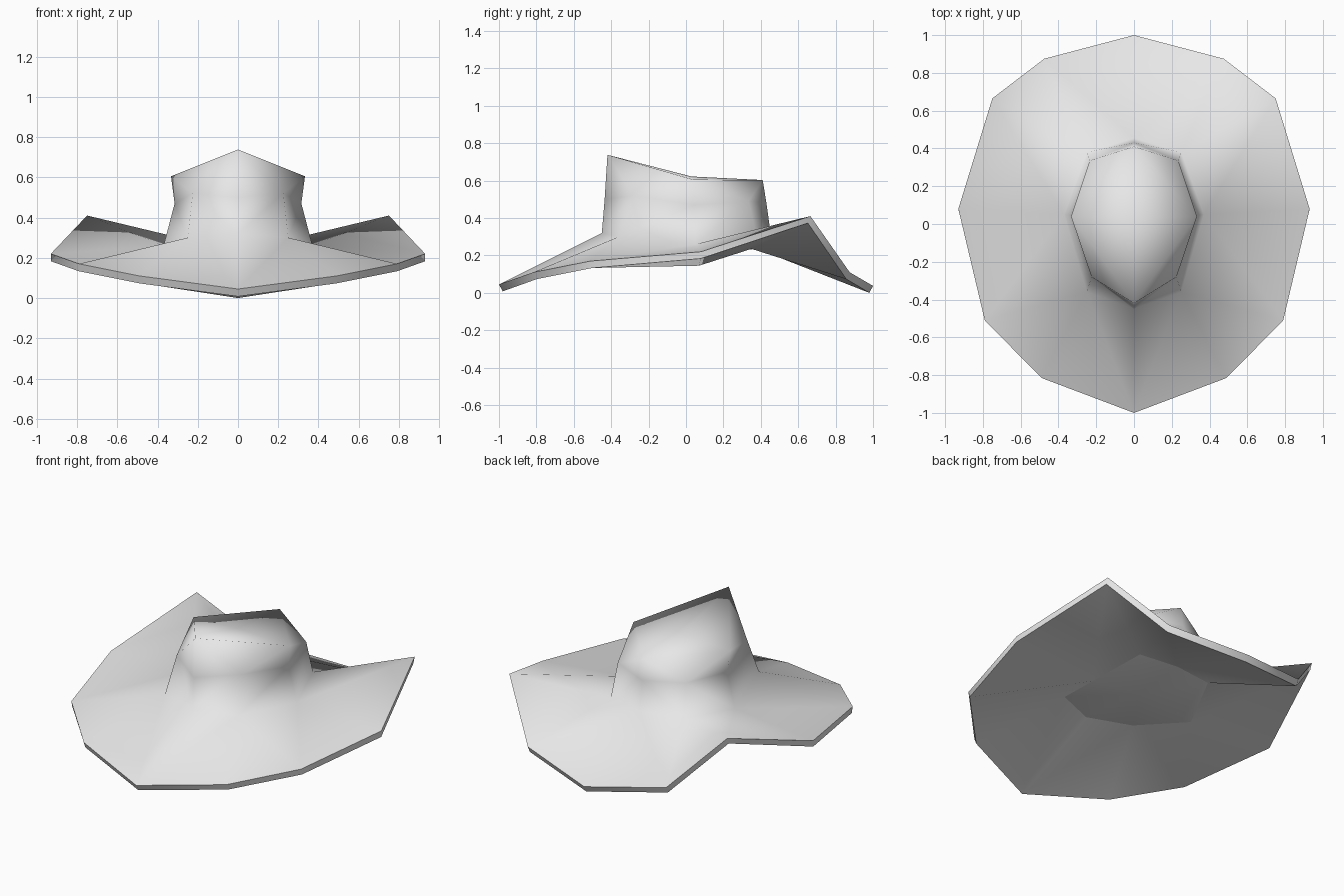
import bpy
import bmesh

cube = bpy.data.objects.get("Cube")
if cube:
    bpy.data.objects.remove(cube, do_unlink=True)

felt = bpy.data.materials.new("light_grey_felt")
felt.use_nodes = True
felt.diffuse_color = (0.8, 0.8, 0.8, 1)
felt.node_tree.nodes["Principled BSDF"].inputs["Base Color"].default_value = (0.8, 0.8, 0.8, 1)

# Half loops, each running from the front centre round the left side to the back
rim = [(0, -1, .045), (.49, -.815, .11), (.79, -.51, .17), (.93, .08, .22),
       (.75, .665, .41), (.475, .875, .11), (0, 1, .037)]
rim_under = [(x, y * .98, z - .037) for x, y, z in rim]
base = [(0, -.45, .32), (.25, -.36, .30), (.37, .05, .26), (.25, .38, .29), (0, .455, .30)]
waist = [(0, -.435, .5), (.225, -.28, .52), (.315, .045, .47), (.235, .335, .49), (0, .43, .48)]
# The crown edge has only a front peak, a side and a back point
crown = [(0, -.42, .738), (.333, .04, .605), (0, .41, .603)]
lining = [(0, -.42, .26), (.25, -.31, .25), (.36, .07, .145), (.25, .35, .235), (0, .38, .235)]

bm = bmesh.new()


def loop(points):
    return [bm.verts.new(p) for p in points]


def bridge(low, high):
    for i in range(len(low) - 1):
        bm.faces.new((low[i], low[i + 1], high[i + 1], high[i]))


def brim_side(inner, outer):
    """Join a loop of five to the seven rim points, with a raised fold at the back."""
    a, b, c, d, e = inner
    o = outer
    for face in ((o[0], o[1], b, a), (o[1], o[2], b), (o[2], o[3], c, b), (o[3], o[4], c),
                 (o[4], d, c), (o[4], o[5], d), (o[5], o[6], e, d)):
        bm.faces.new(face)


def cap(ring, centre):
    mid = bm.verts.new(centre)
    for p, q in zip(ring, ring[1:]):
        bm.faces.new((p, q, mid))


# Brim: upper side, edge band and underside
rim_top, rim_low = loop(rim), loop(rim_under)
base_ring, lining_ring = loop(base), loop(lining)
brim_side(base_ring, rim_top)
brim_side(lining_ring, rim_low)
bridge(rim_low, rim_top)

# Crown: lower wall, then triangles that round the corners off below the top edge
waist_ring, crown_ring = loop(waist), loop(crown)
bridge(base_ring, waist_ring)
for i in range(2):
    front, corner, back = waist_ring[2 * i:2 * i + 3]
    p, q = crown_ring[i:i + 2]
    for face in ((front, corner, p), (corner, q, p), (corner, back, q)):
        bm.faces.new(face)
cap(crown_ring, (0, .03, .622))

# Closed underside of the crown
cap(lining_ring, (0, .04, .21))

# Smooth felt with crisp brim edges
bmesh.ops.recalc_face_normals(bm, faces=bm.faces[:])
for face in bm.faces:
    face.smooth = True
for ring in (rim_top, rim_low, lining_ring):
    for p, q in zip(ring, ring[1:]):
        bm.edges.get((p, q)).smooth = False

mesh = bpy.data.meshes.new("hat")
bm.to_mesh(mesh)
bm.free()
mesh.materials.append(felt)
hat = bpy.data.objects.new("hat", mesh)
bpy.context.collection.objects.link(hat)

# Right half
mirror = hat.modifiers.new("mirror", 'MIRROR')
mirror.use_axis = (True, False, False)
mirror.use_clip = True
